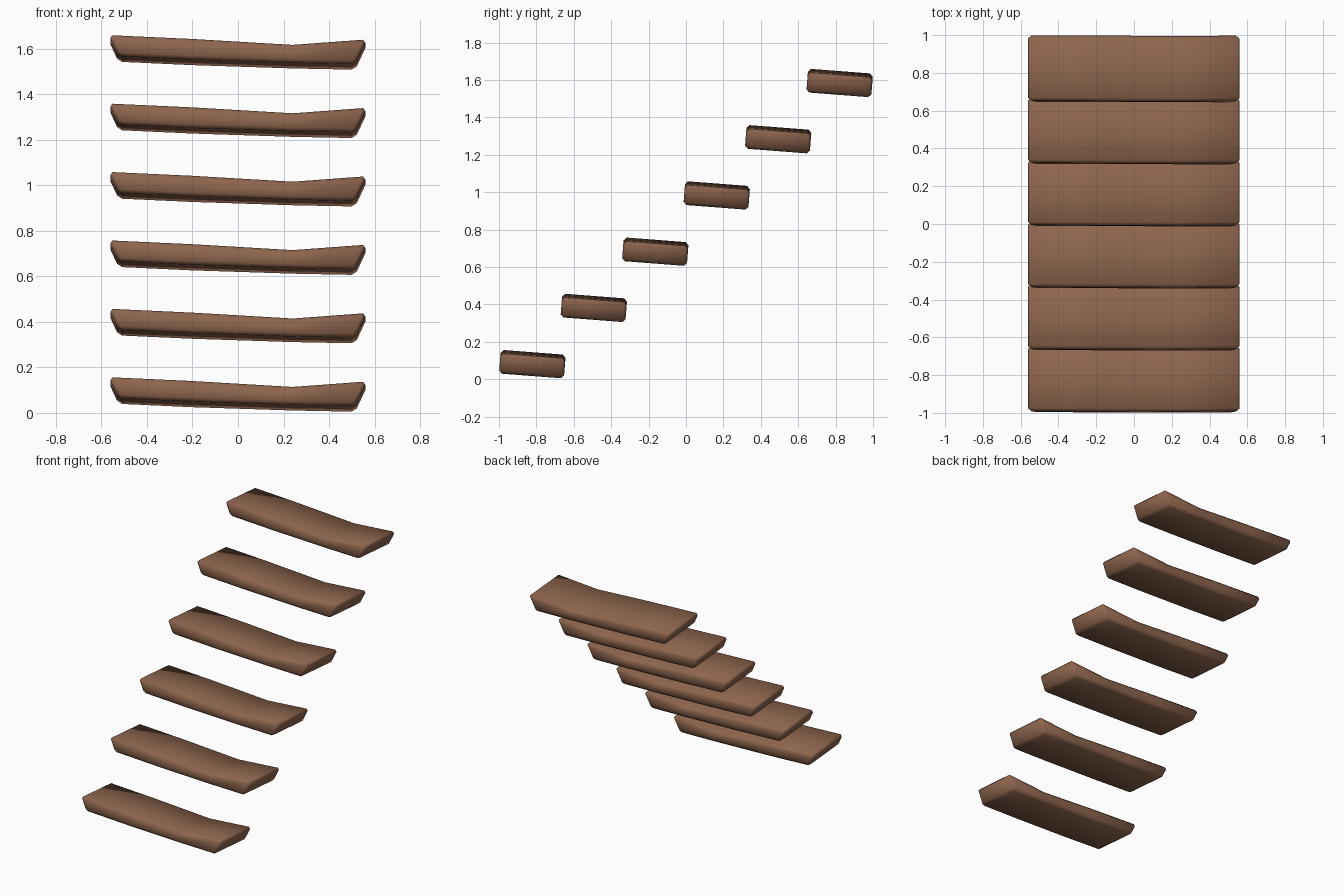
import bpy, bmesh, math

if "Cube" in bpy.data.objects:
    bpy.data.objects.remove(bpy.data.objects["Cube"])

wood = bpy.data.materials.new("brown wood")
wood.diffuse_color = (0.27, 0.13, 0.075, 1)
wood.use_nodes = True
wood.node_tree.nodes["Principled BSDF"].inputs["Base Color"].default_value = wood.diffuse_color

# Side-to-side profile of one worn plank (x, z): top edge, then underside
TOP = [(-0.568, 0.145), (-0.2, 0.128), (0.24, 0.102), (0.566, 0.126)]
BOTTOM = [(-0.525, 0.052), (-0.2, 0.037), (0.24, 0.0225), (0.515, 0.017)]
HALF_DEPTH = 0.174
TILT = math.radians(-4.4)
PIVOT = 0.08


def plank_mesh():
    bm = bmesh.new()
    rings = []
    for (tx, tz), (bx, bz) in zip(TOP, BOTTOM):
        rings.append([bm.verts.new((x, y, z - PIVOT)) for x, y, z in (
            (tx, -HALF_DEPTH, tz), (tx, HALF_DEPTH, tz),
            (bx, HALF_DEPTH, bz), (bx, -HALF_DEPTH, bz))])
    for a, b in zip(rings, rings[1:]):
        for i in range(4):
            j = (i + 1) % 4
            bm.faces.new((a[i], a[j], b[j], b[i]))
    bm.faces.new(rings[0])
    bm.faces.new(rings[-1][::-1])
    bmesh.ops.recalc_face_normals(bm, faces=bm.faces)
    # Chamfer only the outer edges, not the bends along the plank
    edges = [e for e in bm.edges if e.calc_face_angle(0) > math.radians(35)]
    bmesh.ops.bevel(bm, geom=edges, offset=0.016, segments=1, profile=0.5,
                    affect='EDGES')
    for f in bm.faces:
        f.smooth = True
    me = bpy.data.meshes.new("plank_step")
    bm.to_mesh(me)
    bm.free()
    me.materials.append(wood)
    return me


# Six floating steps rising to the back
mesh = plank_mesh()
for i in range(6):
    step = bpy.data.objects.new(f"step_{i + 1}", mesh)
    step.location = (0, -0.8215 + 0.3286 * i, PIVOT + 0.3006 * i)
    step.rotation_euler = (TILT, 0, 0)
    bpy.context.collection.objects.link(step)
